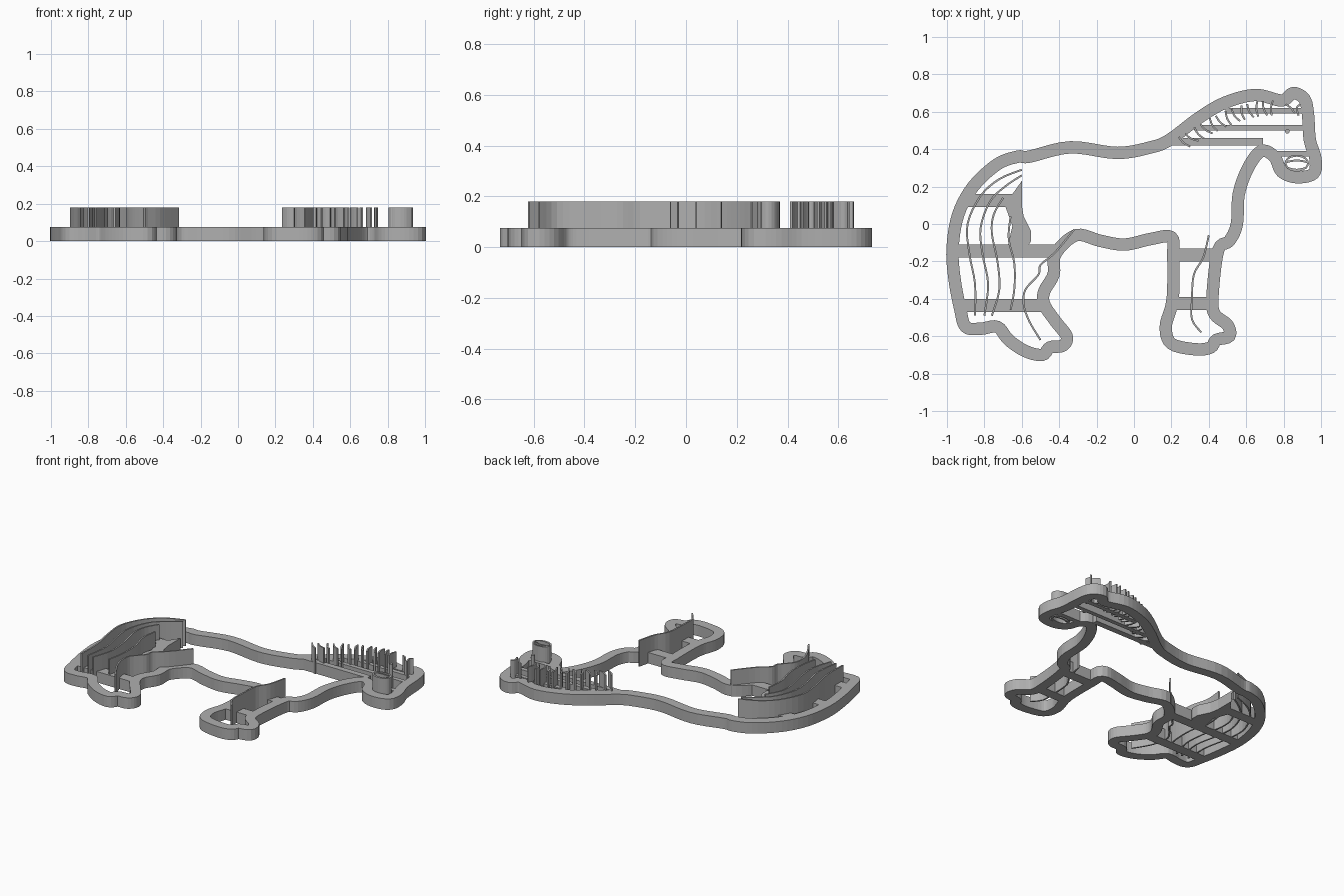
import bpy
import bmesh
from math import sin, cos, pi, tau
from mathutils import Vector

cube = bpy.data.objects.get("Cube")
if cube:
    bpy.data.objects.remove(cube)

BASE = 0.075     # height of the flat frame
TOP = 0.18       # height of the thin blades
RIM = 0.033      # half width of the frame
BLADE = 0.005    # half thickness of the blades

grey = bpy.data.materials.new("plain grey")
grey.diffuse_color = (0.43, 0.43, 0.43, 1)
grey.use_nodes = True
grey.node_tree.nodes["Principled BSDF"].inputs["Base Color"].default_value = grey.diffuse_color


def finish(name, bm, height):
    """Raise a flat sheet into a solid and add it to the scene."""
    bmesh.ops.recalc_face_normals(bm, faces=bm.faces)
    if sum(f.normal.z for f in bm.faces) > 0:
        bmesh.ops.reverse_faces(bm, faces=bm.faces)
    sheet = bmesh.ops.extrude_face_region(bm, geom=bm.faces[:], use_keep_orig=True)
    raised = [v for v in sheet["geom"] if isinstance(v, bmesh.types.BMVert)]
    bmesh.ops.translate(bm, verts=raised, vec=(0, 0, height))
    bmesh.ops.recalc_face_normals(bm, faces=bm.faces)
    mesh = bpy.data.meshes.new(name)
    bm.to_mesh(mesh)
    bm.free()
    mesh.materials.append(grey)
    obj = bpy.data.objects.new(name, mesh)
    bpy.context.collection.objects.link(obj)
    return obj


def smooth_path(points, closed, steps):
    """Catmull-Rom path through points given in hundredths of a unit."""
    p = [Vector(q) / 100 for q in points]
    n = len(p)

    def at(i):
        return p[i % n] if closed else p[max(0, min(n - 1, i))]

    path = []
    for i in range(n if closed else n - 1):
        a, b, c, d = (at(i + k) for k in (-1, 0, 1, 2))
        for s in range(steps):
            t = s / steps
            path.append(0.5 * (2 * b + (c - a) * t + (2 * a - 5 * b + 4 * c - d) * t * t
                               + (3 * b - a - 3 * c + d) * t ** 3))
    return path if closed else path + [p[-1]]


def ribbon(name, points, half, height, closed=False, steps=4):
    """Strip of constant width that follows a path."""
    path = smooth_path(points, closed, steps)
    n = len(path)
    bm = bmesh.new()
    pairs = []
    for i, p in enumerate(path):
        before = path[i - 1] if closed or i else p
        after = path[(i + 1) % n] if closed else path[min(i + 1, n - 1)]
        t = (after - before).normalized()
        side = Vector((-t.y, t.x)) * half
        pairs.append([bm.verts.new((*(p + s * side), 0)) for s in (-1, 1)])
    for i in range(n if closed else n - 1):
        (a, b), (c, d) = pairs[i], pairs[(i + 1) % n]
        bm.faces.new((a, c, d, b))
    return finish(name, bm, height)


def plate(name, points, height):
    """Solid with the given outline."""
    bm = bmesh.new()
    bm.faces.new([bm.verts.new((x / 100, y / 100, 0)) for x, y in points])
    return finish(name, bm, height)


def bar(name, x0, x1, y0, y1):
    return plate(name, [(x0, y0), (x1, y0), (x1, y1), (x0, y1)], BASE)


# Frame around the whole horse: back, tail, hind leg, belly, front leg, head, neck
outline = [
    (19, 45), (9, 41), (-9, 38), (-34, 41), (-56, 36), (-62, 36), (-73, 32),
    (-86, 20), (-94, 5), (-97, -13), (-96, -29), (-93, -45), (-90, -55),
    (-82, -56), (-73, -55), (-67, -62), (-58, -68), (-49, -70), (-45, -66),
    (-38, -65), (-36, -60), (-42, -52), (-48, -43), (-48, -36), (-43, -27),
    (-42, -16), (-31, -6), (-18, -9), (-5, -11), (9, -8), (20, -7), (21, -17),
    (21, -35), (20, -44), (17, -55), (20, -64), (33, -67), (41, -66), (44, -62),
    (51, -60), (50, -54), (43, -48), (42, -38), (45, -14), (51, -9), (55, 0),
    (56, 16), (61, 30), (68, 39), (75, 36), (79, 28), (87, 25), (96, 27),
    (97, 35), (94, 45), (93, 59), (91, 67), (85, 70), (79, 66), (65, 69),
    (49, 65), (35, 57),
]
ribbon("horse_frame", outline, RIM, BASE, closed=True, steps=5)

# Flat bars that carry the blades
bar("upper_tail_bar", -92, -64, 9, 16)
bar("middle_tail_bar", -97, -42, -18, -11)
bar("lower_tail_bar", -95, -47, -47, -40)
bar("upper_front_leg_bar", 21, 45, -20, -13)
bar("lower_front_leg_bar", 21, 43, -46, -39)
bar("neck_bar", 17, 69, 42, 46)
bar("cheek_bar", 32, 93, 50, 53)
bar("forehead_bar", 49, 93, 59, 62)
bar("muzzle_bar", 75, 96, 36, 39)
plate("thigh_web", [(-60, 23), (-60, 10), (-59, 4), (-55, -4), (-55, -9), (-58, -14),
                    (-68, -14), (-65, -1), (-69, 10), (-65, 16)], BASE)

# Tail hairs and leg creases
blades = {
    "outer_tail_hair": [(-60, 29), (-72, 24), (-82, 15), (-89, 0), (-88, -16), (-85, -32), (-85, -49)],
    "middle_tail_hair": [(-60, 26), (-69, 20), (-77, 12), (-82, -2), (-81, -16), (-78, -32), (-80, -49)],
    "inner_tail_hair": [(-70, 14), (-75, 5), (-76, -5), (-73, -20), (-72, -35), (-76, -49)],
    "short_tail_hair": [(-66, 4), (-67, -8), (-64, -21), (-64, -35), (-66, -46)],
    "hind_leg_crease": [(-32, -3), (-42, -15), (-50, -22), (-51, -27), (-58, -35),
                        (-59, -43), (-56, -52), (-50, -62)],
    "front_leg_crease": [(40, -6), (37, -18), (32, -27), (31, -40), (31, -51), (36, -58)],
}
for name, points in blades.items():
    ribbon(name, points, BLADE, TOP)

# Mane: a row of short bent blades that turn upright toward the head
STRANDS = 13
for i in range(STRANDS):
    t = i / (STRANDS - 1)
    x = 27 + 47 * t
    y = 44 + 18 * sin(t * pi / 2)
    angle = -0.7 - 0.95 * t + (0.3 if i % 2 else 0)
    d = Vector((cos(angle), sin(angle))) * 4
    side = Vector((-d.y, d.x)) * 0.2
    mid = Vector((x, y))
    ribbon(f"mane_strand_{i + 1}", [mid - d, mid - side, mid + d], BLADE, TOP, steps=3)

# Face: nostril ring, mouth line, eye and ear lines
ring = [(87 + 6 * cos(a * tau / 12), 32.5 + 4 * sin(a * tau / 12)) for a in range(12)]
ribbon("nostril_ring", ring, BLADE, TOP, closed=True, steps=2)
ribbon("mouth_line", [(81, 33), (87, 34), (93, 33)], BLADE, TOP)
ribbon("lip_line", [(82, 30), (87, 29), (92, 30)], BLADE, TOP)
plate("eye", [(82 + 1.2 * cos(a * tau / 12), 49.5 + 1.2 * sin(a * tau / 12)) for a in range(12)], TOP)
ribbon("ear_front_line", [(89, 64), (87, 62), (88, 58)], BLADE, TOP)
ribbon("ear_back_line", [(81, 64), (84, 62), (86, 59)], BLADE, TOP)
